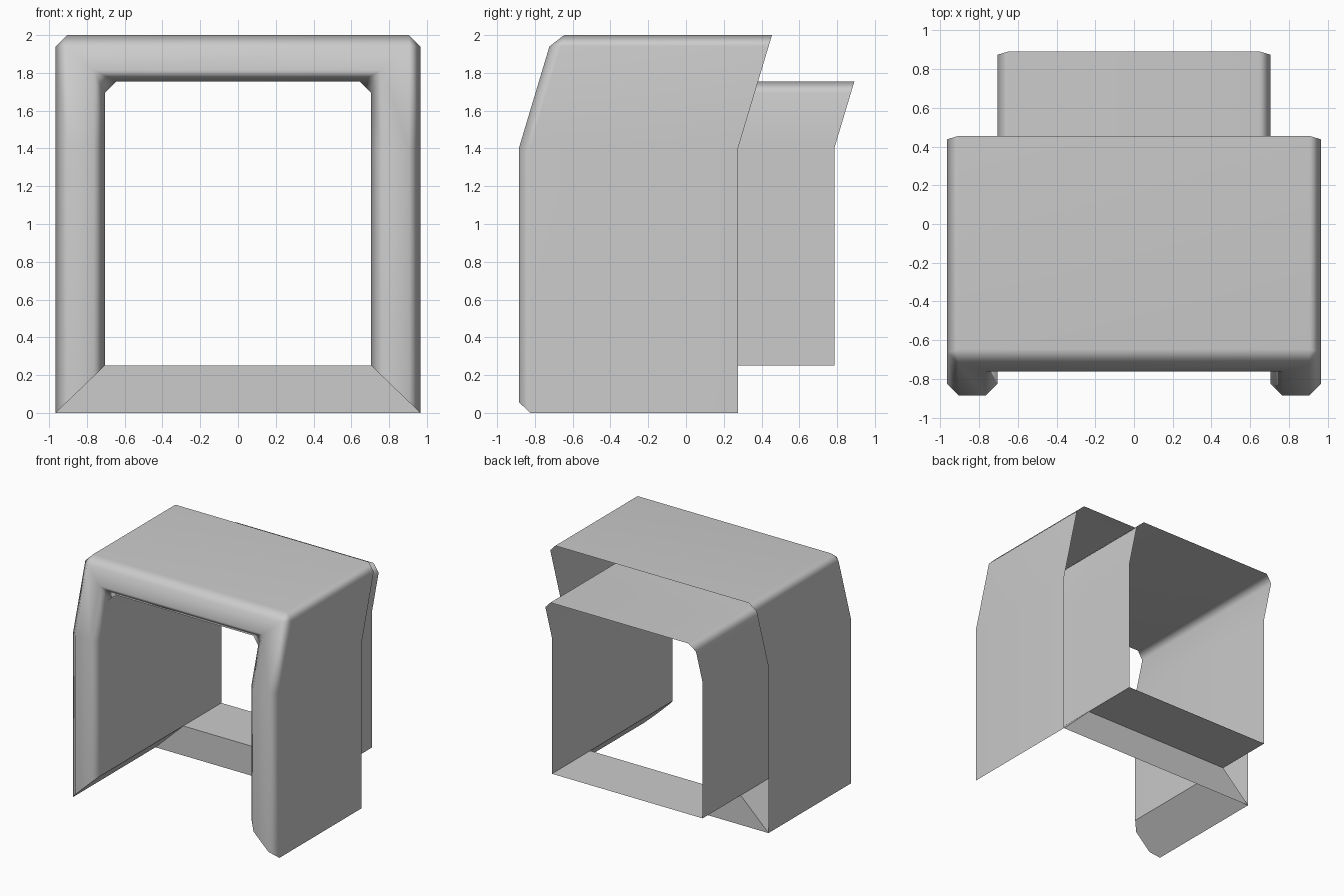
import bpy
import bmesh
import math

if "Cube" in bpy.data.objects:
    bpy.data.objects.remove(bpy.data.objects["Cube"])

BEND_Z, SHEAR = 1.4, 0.3          # everything above the bend leans back
W_OUT, W_IN, SILL = 0.965, 0.705, 0.25

# Rings of the surround: half width, top height, corner chamfer, depth
RINGS = [
    (W_OUT, 2.0, 0.06, 0.275),     # outer shell, open back edge
    (W_OUT, 2.0, 0.06, -0.825),    # outer shell, front
    (0.905, 1.94, 0.0, -0.885),    # front face, outer edge
    (0.765, 1.815, 0.0, -0.885),   # front face, inner edge
    (W_IN, 1.755, 0.06, -0.825),   # tunnel, front
    (W_IN, 1.755, 0.06, 0.275),    # tunnel, at the sill
    (W_IN, 1.755, 0.06, 0.785),    # tunnel, back edge
]


def ring_points(w, top, c, y):
    bottom = (W_OUT - w) / (W_OUT - W_IN) * SILL     # mitred foot
    half = [(w, bottom), (w, BEND_Z), (w, top - c), (w - c, top)]
    path = half + [(-x, z) for x, z in reversed(half)]
    return [(x, y + SHEAR * max(0, z - BEND_Z), z) for x, z in path]


bm = bmesh.new()
rings = [[bm.verts.new(p) for p in ring_points(*r)] for r in RINGS]

# Arch skin between neighbouring rings
for a, b in zip(rings, rings[1:]):
    for i in range(len(a) - 1):
        bm.faces.new((a[i], a[i + 1], b[i + 1], b[i]))

# Mitred feet, sill front and tunnel floor
lower = [bm.faces.new([r[k] for r in rings[:6]]) for k in (0, -1)]
for a, b in ((rings[0], rings[5]), (rings[5], rings[6])):
    lower.append(bm.faces.new((a[0], a[-1], b[-1], b[0])))
for f in lower:
    for e in f.edges:
        e.smooth = False

bmesh.ops.remove_doubles(bm, verts=bm.verts[:], dist=0.0005)
bmesh.ops.recalc_face_normals(bm, faces=bm.faces[:])
bm.normal_update()
side = max(bm.faces, key=lambda f: f.calc_center_median().x)
if side.normal.x < 0:
    bmesh.ops.reverse_faces(bm, faces=bm.faces[:])

mesh = bpy.data.meshes.new("doorway_surround")
bm.to_mesh(mesh)
bm.free()
obj = bpy.data.objects.new("doorway_surround", mesh)
bpy.context.collection.objects.link(obj)

# Soft chamfers, flat large faces
bpy.context.view_layer.objects.active = obj
obj.select_set(True)
bpy.ops.object.shade_smooth_by_angle(angle=math.radians(60))
weighted = obj.modifiers.new("weighted_normals", 'WEIGHTED_NORMAL')
weighted.keep_sharp = True
